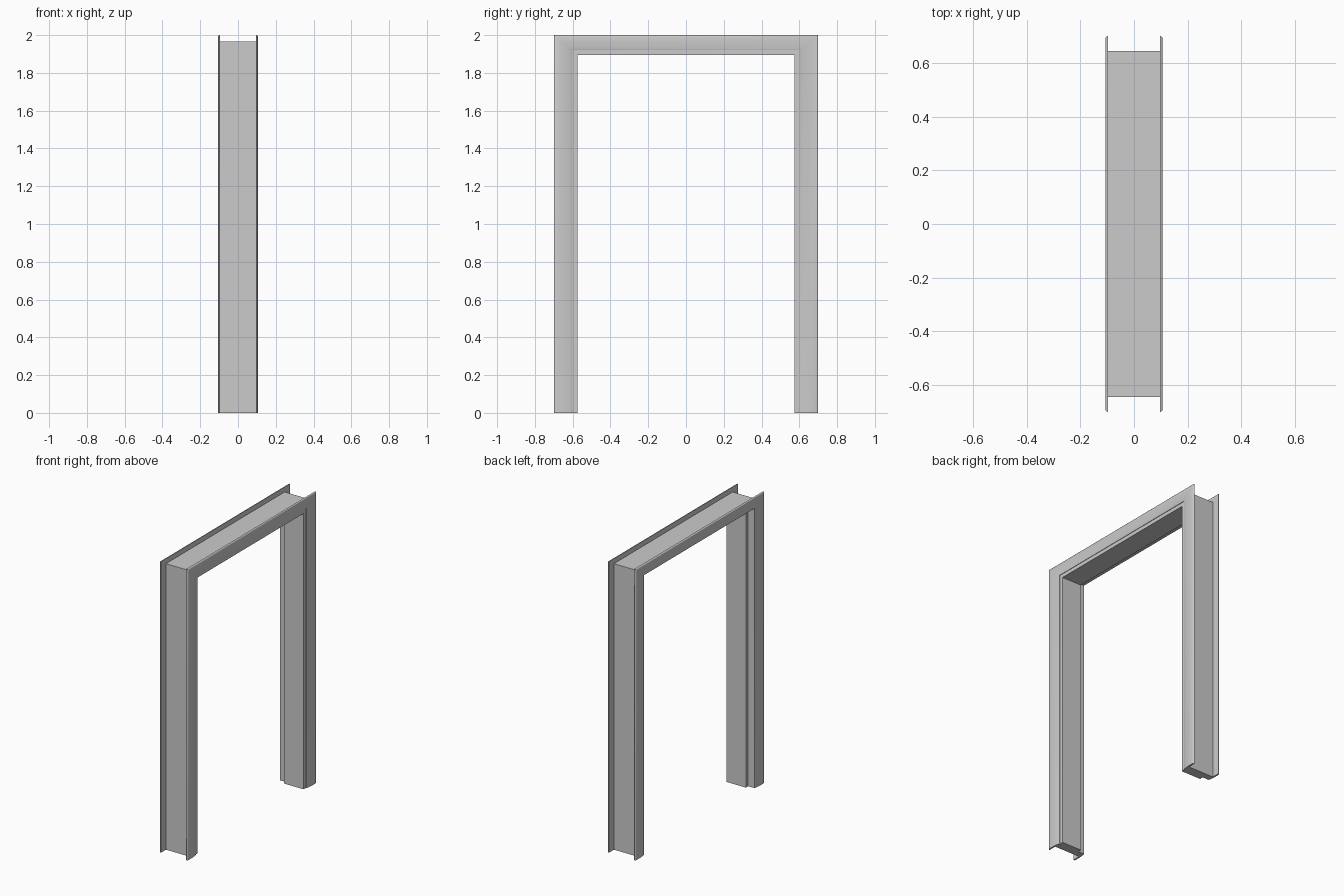
import bpy, bmesh, math

if "Cube" in bpy.data.objects:
    bpy.data.objects.remove(bpy.data.objects["Cube"])


def sweep_frame(name, profile, half_w, height, z_scale=1.0, smooth=False):
    """Sweep a closed (inset, x) profile up, across and down with mitred corners."""
    bm = bmesh.new()
    rings = []
    for side, top in ((-1, False), (-1, True), (1, True), (1, False)):
        rings.append([bm.verts.new((x, side * (half_w - d),
                                    height - d * z_scale if top else 0))
                      for d, x in profile])
    n = len(profile)
    for a, b in zip(rings, rings[1:]):
        for i in range(n):
            j = (i + 1) % n
            bm.faces.new((a[i], a[j], b[j], b[i]))
    bm.faces.new(rings[0])
    bm.faces.new(rings[-1])
    bmesh.ops.recalc_face_normals(bm, faces=bm.faces[:])
    mesh = bpy.data.meshes.new(name)
    bm.to_mesh(mesh)
    bm.free()
    ob = bpy.data.objects.new(name, mesh)
    bpy.context.collection.objects.link(ob)
    if smooth:
        bpy.ops.object.select_all(action='DESELECT')
        ob.select_set(True)
        bpy.context.view_layer.objects.active = ob
        bpy.ops.object.shade_smooth_by_angle(angle=math.radians(30))
    return ob


# Rebated lining: thick stop towards +x, thinner rebate towards -x
IN_X = 0.096
lining = [(0, -IN_X), (0, IN_X), (0.07, IN_X),
          (0.07, -0.052), (0.045, -0.052), (0.045, -IN_X)]
sweep_frame("door_lining", lining, 0.645, 1.965)

# Moulded casing on each face: rounded outer edge tapering to the opening
casing = [(0, 0), (0, 0.004), (0.002, 0.007), (0.006, 0.0095), (0.012, 0.011),
          (0.045, 0.011), (0.06, 0.0102), (0.075, 0.0088), (0.088, 0.007),
          (0.096, 0.005), (0.1, 0.003), (0.1, 0)]
for name, s in (("casing_right", 1), ("casing_left", -1)):
    sweep_frame(name, [(d, s * (IN_X + t)) for d, t in casing],
                0.70, 2.0, 0.8, smooth=True)
